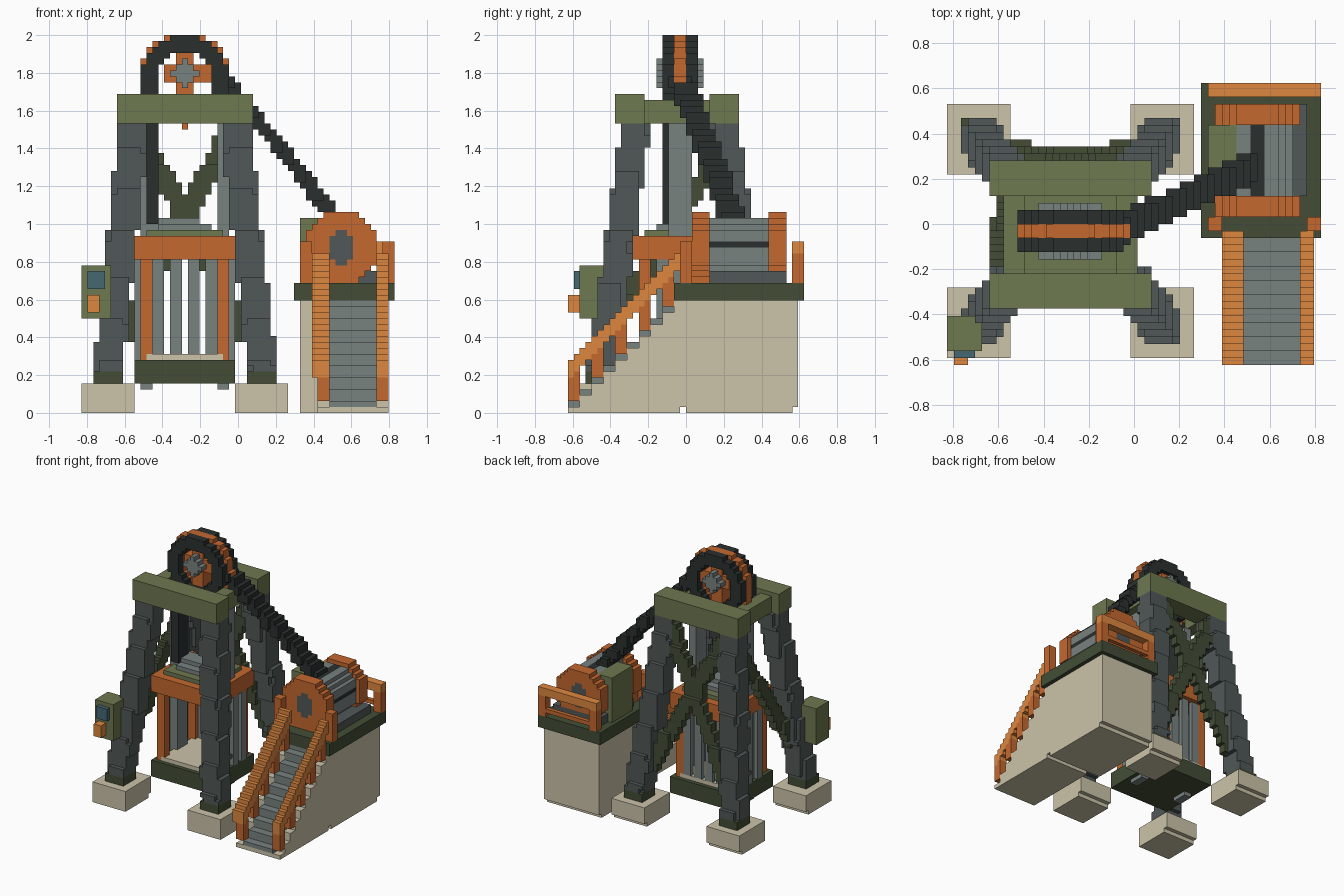
import bpy, bmesh, math
from mathutils import Vector

if "Cube" in bpy.data.objects:
    bpy.data.objects.remove(bpy.data.objects["Cube"])

V = 1 / 32          # voxel edge
OFF = (0.5, 0, 0)   # the x lattice is shifted by half a voxel


def srgb(h):
    c = [int(h[i:i + 2], 16) / 255 for i in (0, 2, 4)]
    return [x / 12.92 if x < 0.04045 else ((x + 0.055) / 1.055) ** 2.4 for x in c] + [1]


MATS = {}
for n, h in dict(concrete="CCC3A9", orange="C4682F", amber="DE8740", steel="788280", iron="505857",
                 black="2A302F", olive="6D7850", moss="434D36", blue="456874").items():
    MATS[n] = bpy.data.materials.new(n)
    MATS[n].diffuse_color = srgb(h)


def snap(a, axis):
    return math.floor(a / V + OFF[axis] + 0.5)


def box(x0, x1, y0, y1, z0, z1):
    return {(i, j, k) for i in range(snap(x0, 0), snap(x1, 0))
            for j in range(snap(y0, 1), snap(y1, 1)) for k in range(snap(z0, 2), snap(z1, 2))}


def strut(a, b, size):
    """Stepped voxel bar from a to b with a box-shaped brush."""
    a, b = Vector(a), Vector(b)
    n = int((b - a).length / V * 1.5)
    dims = [max(1, round(s / V)) for s in size]
    cells = set()
    for t in range(n + 1):
        p = a.lerp(b, t / n)
        lo = [snap(p[c] - dims[c] * V / 2, c) for c in range(3)]
        cells |= {(lo[0] + i, lo[1] + j, lo[2] + k) for i in range(dims[0])
                  for j in range(dims[1]) for k in range(dims[2])}
    return cells


def ring(cx, cz, r0, r1, y0, y1):
    """Voxel disc or ring around the y axis."""
    def dist(c):
        return math.hypot((c[0] + 0.5 - OFF[0]) * V - cx, (c[2] + 0.5) * V - cz)
    return {c for c in box(cx - r1 - V, cx + r1 + V, y0, y1, cz - r1 - V, cz + r1 + V)
            if r0 <= dist(c) <= r1}


def build(name, mat, *groups):
    """Skin the exposed faces of a voxel set and merge coplanar faces."""
    cells = set().union(*groups)
    bm, verts = bmesh.new(), {}
    for c in cells:
        for ax in range(3):
            for s in (0, 1):
                nb = list(c)
                nb[ax] += 2 * s - 1
                if tuple(nb) in cells:
                    continue
                loop = []
                for u, w in ((0, 0), (1, 0), (1, 1), (0, 1)) if s else ((0, 0), (0, 1), (1, 1), (1, 0)):
                    q = list(c)
                    q[ax] += s
                    q[(ax + 1) % 3] += u
                    q[(ax + 2) % 3] += w
                    q = tuple(q)
                    if q not in verts:
                        verts[q] = bm.verts.new([(q[d] - OFF[d]) * V for d in range(3)])
                    loop.append(verts[q])
                bm.faces.new(loop)
    bmesh.ops.dissolve_limit(bm, angle_limit=0.02, verts=bm.verts[:], edges=bm.edges[:])
    me = bpy.data.meshes.new(name)
    bm.to_mesh(me)
    bm.free()
    me.materials.append(MATS[mat])
    ob = bpy.data.objects.new(name, me)
    bpy.context.collection.objects.link(ob)


CX, CY = -0.281, -0.031   # headframe centre

# Four footings, base plates and leaning legs
for sx, xn in ((-1, "left"), (1, "right")):
    for sy, yn in ((-1, "front"), (1, "back")):
        fx, fy = CX + sx * 0.406, CY + sy * 0.406
        build(f"footing_{yn}_{xn}", "concrete",
              box(fx - .141, fx + .141, fy - .156, fy + .156, 0, .156)
              - box(fx - .141, fx + .141, fy + .125, fy + .156, 0, .031))
        build(f"leg_plate_{yn}_{xn}", "moss", box(fx - .078, fx + .078, fy + sy * .031 - .078,
                                                  fy + sy * .031 + .078, .156, .22))
        build(f"leg_{yn}_{xn}", "iron", strut((CX + sx * .406, CY + sy * .42, .235),
                                              (CX + sx * .27, CY + sy * .245, 1.52), (.156, .125, .031)),
              strut((CX + sx * .406, CY + sy * .41, .235),
                    (CX + sx * .275, CY + sy * .235, 1.52), (.125, .156, .031)))

# Bracing on the back and left
build("back_brace", "moss", *[strut((CX - s * .32, .35, .42), (CX + s * .24, .25, 1.5), (.08, .065, .065))
                              for s in (-1, 1)])
build("left_brace", "moss", strut((-.64, -.4, .45), (-.57, .22, 1.45), (.065, .065, .09)))

# Top beams
build("front_beam", "olive", box(-.64, .08, -.375, -.22, 1.53, 1.69))
build("back_beam", "olive", box(-.64, .08, .125, .28, 1.53, 1.69))
for x, n in ((-.58, "left"), (-.08, "right")):
    build(f"cross_beam_{n}", "olive", box(x, x + .094, -.22, .125, 1.53, 1.655))

# Sheave wheel
WZ = 1.765
for y, n in ((-.125, "front"), (0, "back")):
    build(f"wheel_rim_{n}", "black", ring(CX, WZ, .15, .235, y, y + .0625))
build("wheel_core", "orange", ring(CX, WZ, .15, .25, -.0625, 0),
      box(CX - .125, CX + .125, -.094, .031, 1.75, 1.84), box(CX - .047, CX + .047, -.094, .031, 1.62, 1.92))
build("wheel_hub", "steel", box(CX - .078, CX + .078, -.156, .094, 1.78, 1.81),
      box(CX - .016, CX + .016, -.156, .094, 1.72, 1.875), box(CX - .047, CX + .047, -.156, .094, 1.75, 1.84))

# Ropes
build("haul_rope", "black", strut((-.08, -.03, 1.77), (.52, .25, 1.03), (.065, .125, .065)))
build("hoist_rope", "black", box(-.5, -.43, -.125, 0, 1.0, 1.72))

# Lift cage
build("cage_base", "moss", box(-.547, -.016, -.28, .22, .156, .28))
build("cage_floor", "concrete", box(-.485, -.08, -.25, .19, .28, .3125))
build("cage_header", "orange", box(-.547, -.016, -.28, .22, .8125, .9375))
build("cage_roof", "olive", box(-.485, -.08, -.22, .16, .9375, .97))
build("rope_clamp", "steel", box(-.42, -.14, -.156, .094, .97, 1.0), box(-.52, -.2, -.094, .031, .97, 1.031))
build("cage_posts", "orange", *[box(x, x + .0625, y, y + .0625, .28, .8125)
                                for x in (-.516, -.11) for y in (-.25, .125)])
build("cage_bars", "steel",
      *[box(x, x + .0625, .156, .19, .28, .8125) for x in (-.453, -.36, -.266, -.172)],
      *[box(x, x + .031, y, y + .0625, .28, .8125) for x in (-.547, -.047)
        for y in (-.156, -.031, .0625)])
for x, n in ((-.516, "left"), (-.11, "right")):
    build(f"guide_rail_{n}", "steel", box(x, x + .0625, -.094, .031, .125, .16),
          box(x, x + .0625, -.094, .031, .28, 1.535))

# Control box on the front left leg
build("control_box", "olive", box(-.828, -.67, -.5625, -.406, .5, .78))
build("control_screen", "blue", box(-.797, -.703, -.594, -.5625, .656, .75))
build("control_button", "amber", box(-.797, -.734, -.625, -.5625, .53, .625))

# Winch platform
build("winch_plinth", "concrete", box(.33, .797, 0, .594, 0, .594) - box(.33, .797, .5625, .594, 0, .031))
build("winch_deck", "moss", box(.297, .828, -.0625, .625, .594, .6875))

# Stairs: solid flank with grey treads and risers
flank, treads, rail, posts = set(), set(), set(), set()
for k in range(10):
    y, z = -.625 + 2 * k * V, (1 + 2 * k) * V
    flank |= box(.42, .797, y, y + 2 * V, 0, min(z, .594))
    treads |= box(.484, .734, y, y + 2 * V, max(z - V, V), min(z + V, .594))
flank -= box(.42, .797, -.031, 0, 0, .031)
build("stair_block", "concrete", flank - treads)
build("stair_treads", "steel", treads)

# Stair handrails with posts
for k in range(19):
    y, z = -.625 + k * V, (6 + k) * V
    for x0, x1 in ((.39, .484), (.734, .797)):
        rail |= box(x0, x1, y, y + V, z, z + 3 * V)
        if k % 4 == 0:
            posts |= box(x1 - .0625, x1, y, y + 2 * V, z - 4 * V, z + V)
build("stair_handrails", "amber", rail)
build("stair_posts", "orange", posts - rail)
build("deck_posts", "orange", box(.328, .39, -.031, .031, .6875, .91), box(.766, .828, -.031, .031, .6875, .91))
build("deck_guard_posts", "orange", *[box(x, x + .0625, .5625, .625, .656, .85) for x in (.328, .766)])
build("deck_guard_rail", "amber", box(.328, .828, .5625, .625, .85, .91))
build("deck_guard_midrail", "orange", box(.39, .766, .594, .625, .72, .75))

# Winch drum with flanges, cradle and motor
DX, DZ = .547, .875
strips = box(.516, .578, .125, .4375, 1.0, 1.032) | box(.672, .704, .125, .4375, .86, .91)
build("drum_cradle", "iron", box(.36, .766, .125, .53, .6875, .75))
build("drum", "steel", ring(DX, DZ, 0, .165, .125, .4375) - strips)
build("drum_rope_strips", "black", strips)
hub = (box(.484, .61, .031, .53, .8125, .9375) | box(.516, .578, .031, .53, .78, .97)) - \
    box(.3, .8, .125, .4375, .6, 1.1)
for y, n in ((.031, "front"), (.4375, "back")):
    build(f"drum_flange_{n}", "orange", (ring(DX, DZ, 0, .195, y, y + .094) |
          box(.39, .64, y, y + .094, .6875, .78)) - hub)
build("drum_hub", "iron", hub)
build("winch_motor", "olive", box(.328, .453, .1875, .4375, .6875, 1.031))

for m in bpy.data.materials:
    if m.users and not m.is_grease_pencil:
        m.use_nodes = True
        m.node_tree.nodes["Principled BSDF"].inputs["Base Color"].default_value = m.diffuse_color
